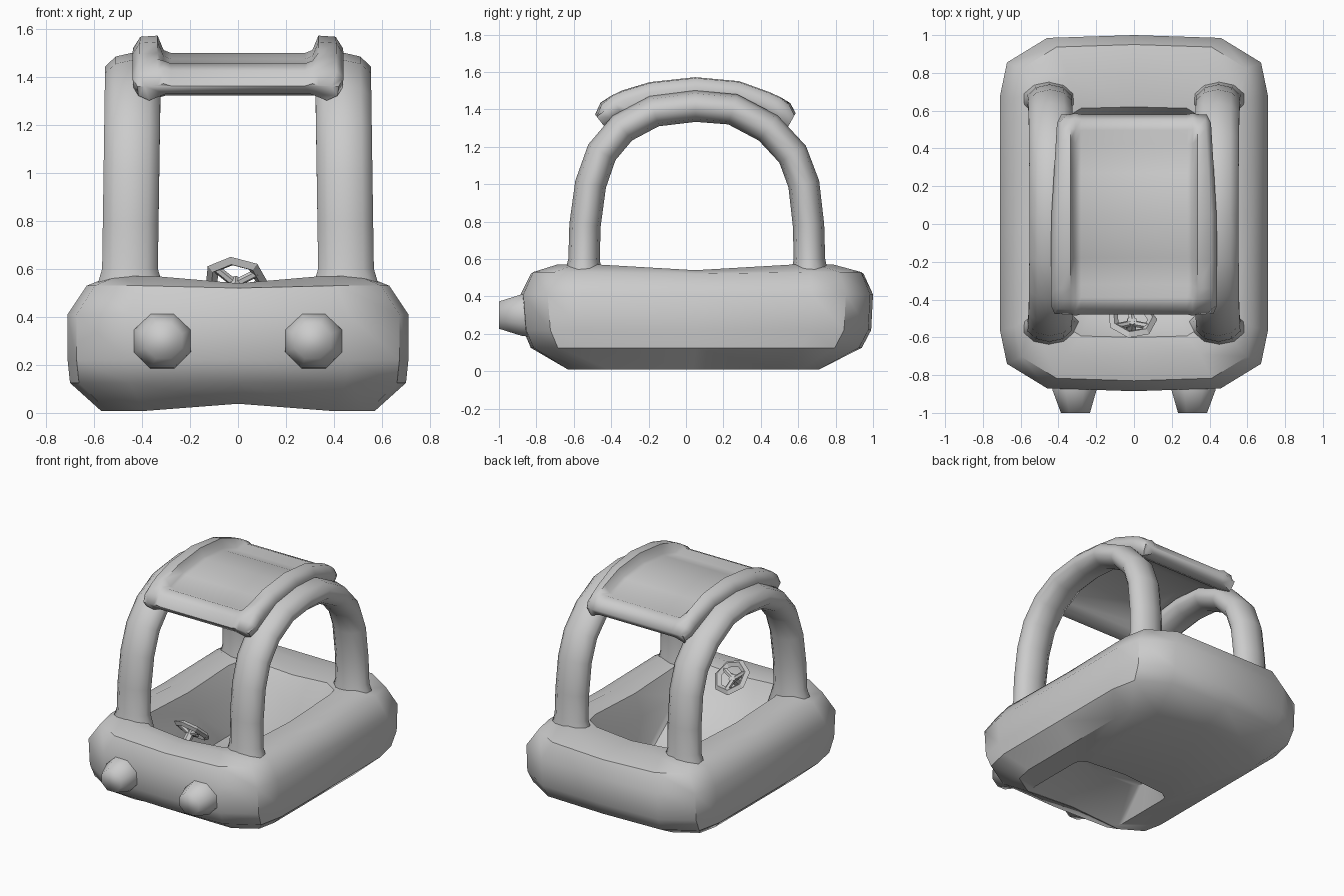
import bpy, bmesh, math
from mathutils import Vector, Matrix

cube = bpy.data.objects.get("Cube")
if cube:
    bpy.data.objects.remove(cube, do_unlink=True)

GREY = (0.6, 0.6, 0.6, 1)
mat = bpy.data.materials.new("soft_grey")
mat.use_nodes = True
mat.diffuse_color = GREY
mat.node_tree.nodes["Principled BSDF"].inputs["Base Color"].default_value = GREY


def finish(name, bm, angle=50):
    bmesh.ops.recalc_face_normals(bm, faces=bm.faces[:])
    mesh = bpy.data.meshes.new(name)
    bm.to_mesh(mesh)
    bm.free()
    mesh.materials.append(mat)
    ob = bpy.data.objects.new(name, mesh)
    bpy.context.collection.objects.link(ob)
    bpy.ops.object.select_all(action='DESELECT')
    ob.select_set(True)
    bpy.context.view_layer.objects.active = ob
    bpy.ops.object.shade_smooth_by_angle(angle=math.radians(angle))
    return ob


def loft(bm, rings, closed=False):
    """Skin a list of equal point rings; cap the ends unless closed."""
    vs = [[bm.verts.new(p) for p in r] for r in rings]
    n = len(vs[0])
    pairs = list(zip(vs, vs[1:])) + ([(vs[-1], vs[0])] if closed else [])
    for a, b in pairs:
        for i in range(n):
            j = (i + 1) % n
            bm.faces.new((a[i], a[j], b[j], b[i]))
    if not closed:
        bm.faces.new(vs[0])
        bm.faces.new(vs[-1])


def plan_ring(hx, front, back, c, z, side=0.0, end=0.0):
    """Soft-cornered rectangle; side and end shift the height of the edge centres."""
    corner = [(0, 1.3 * c), (0.15 * c, 0.58 * c), (c, 0.06 * c)]
    br = [(hx - u, back - v, z) for u, v in corner]
    fr = [(hx - u, front + v, z) for u, v in reversed(corner)]
    right = br[::-1] + [(hx, (front + back) / 2, z + side)] + fr[::-1]
    left = [(-x, y, h) for x, y, h in reversed(right)]
    return right + [(0, front, z + end)] + left + [(0, back, z + end)]


# Inflated hull: leg hollow below, outer wall, rim, then seat basin
layers = [
    (0.30, -0.34, -0.13, 0.05, 0.165),
    (0.38, -0.64, -0.09, 0.06, 0.02, 0, 0.02),
    (0.57, -0.64, 0.72, 0.18, 0.008, 0, 0.03),
    (0.70, -0.83, 0.94, 0.25, 0.125),
    (0.71, -0.87, 0.99, 0.25, 0.22),
    (0.71, -0.885, 1.00, 0.25, 0.41),
    (0.63, -0.83, 0.95, 0.22, 0.53, -0.01, -0.01),
    (0.53, -0.70, 0.80, 0.18, 0.57, -0.03, -0.03),
    (0.40, -0.60, 0.62, 0.12, 0.55, -0.02, -0.02),
    (0.34, -0.50, 0.52, 0.10, 0.38),
    (0.28, -0.02, 0.42, 0.08, 0.14),
]
bm = bmesh.new()
loft(bm, [plan_ring(*l) for l in layers])
finish("hull", bm, 40)

# Two arched tubes over the seat
arch = [(-.55, .46), (-.545, .60), (-.54, .78), (-.51, 1.0), (-.45, 1.17), (-.34, 1.30),
        (-.17, 1.39), (.05, 1.417), (.25, 1.40), (.44, 1.30), (.57, 1.16),
        (.63, 1.0), (.655, .78), (.66, .60), (.66, .46)]


def path_normals(path):
    out = []
    for i in range(len(path)):
        a, b = Vector(path[max(i - 1, 0)]), Vector(path[min(i + 1, len(path) - 1)])
        t = (b - a).normalized()
        out.append(Vector((-t.y, t.x)))
    return out


for side, label in ((1, "left"), (-1, "right")):
    rings = []
    for (y, z), n in zip(arch, path_normals(arch)):
        flare = 1.35 if z < 0.5 else 1.0
        lean = 0.45 - 0.015 * max(0, z - 0.6)
        ring = []
        for k in range(10):
            a = math.tau * (k + 0.5) / 10
            off = n * (math.sin(a) * 0.084 * flare)
            ring.append((side * lean + math.cos(a) * 0.122 * flare, y + off.x, z + off.y))
        rings.append(ring)
    bm = bmesh.new()
    loft(bm, rings)
    finish(label + "_arch", bm)

# Curved canopy: recessed panel framed by a puffy rim on all four sides
spine = [(-.465, 1.345), (-.42, 1.38), (-.365, 1.412), (-.32, 1.432), (-.18, 1.475),
         (.05, 1.50), (.27, 1.48), (.42, 1.425), (.475, 1.402), (.525, 1.375), (.57, 1.35)]
rings = []
last = len(spine) - 1
for i, ((y, z), n) in enumerate(zip(spine, path_normals(spine))):
    edge = min(i, last - i, 3)
    hx = (0.415, 0.435, 0.435, 0.435)[edge] - 0.035 * max(0, y) / 0.57
    panel = (0.022, 0.055, 0.05, 0.0)[edge]
    rim = (0.025, 0.06, 0.07, 0.072)[edge]
    low = (-0.02, -0.06, -0.06, -0.03)[edge]
    half = [(0.28, panel), (0.31, panel + 0.012), (0.335, rim), (hx - 0.025, rim - 0.005),
            (hx + 0.005, 0.02), (hx, -0.03), (0.37, min(low, -0.055)), (0.30, low)]
    section = half + [(-x, h) for x, h in reversed(half)]
    rings.append([(x, y + n.x * h, z + n.y * h) for x, h in section])
bm = bmesh.new()
loft(bm, rings)
finish("canopy", bm, 60)

# Stubby headlights
for side, label in ((1, "left"), (-1, "right")):
    bm = bmesh.new()
    rings = []
    for y, r, x in ((-0.78, 0.14, 0.315), (-0.88, 0.126, 0.315), (-1.0, 0.083, 0.31)):
        rings.append([(side * x + r * math.cos(math.tau * (k + .5) / 8), y,
                       0.30 + r * 0.95 * math.sin(math.tau * (k + .5) / 8)) for k in range(8)])
    loft(bm, rings)
    finish(label + "_headlight", bm, 75)

# Steering wheel: faceted ring, spokes and column
bm = bmesh.new()
rings = []
for k in range(7):
    a = math.tau * k / 7
    rings.append([((0.108 + 0.026 * math.cos(b)) * math.cos(a),
                   (0.108 + 0.026 * math.cos(b)) * math.sin(a), 0.02 * math.sin(b))
                  for b in (math.tau * j / 4 for j in range(4))])
loft(bm, rings, closed=True)


def rod(p, q, r):
    p, q = Vector(p), Vector(q)
    d = q - p
    m = Matrix.Translation((p + q) / 2) @ d.to_track_quat('Z', 'Y').to_matrix().to_4x4()
    bmesh.ops.create_cone(bm, cap_ends=True, segments=6, radius1=r, radius2=r,
                          depth=d.length, matrix=m)


for k in range(3):
    a = math.tau * k / 3 + math.pi / 2
    rod((0, 0, -0.03), (0.1 * math.cos(a), 0.1 * math.sin(a), 0), 0.017)
rod((0, 0, -0.2), (0, 0, -0.01), 0.028)
wheel = finish("steering_wheel", bm, 30)
wheel.location = (-0.01, -0.505, 0.56)
wheel.rotation_euler = (math.radians(-42), math.radians(6), 0)
